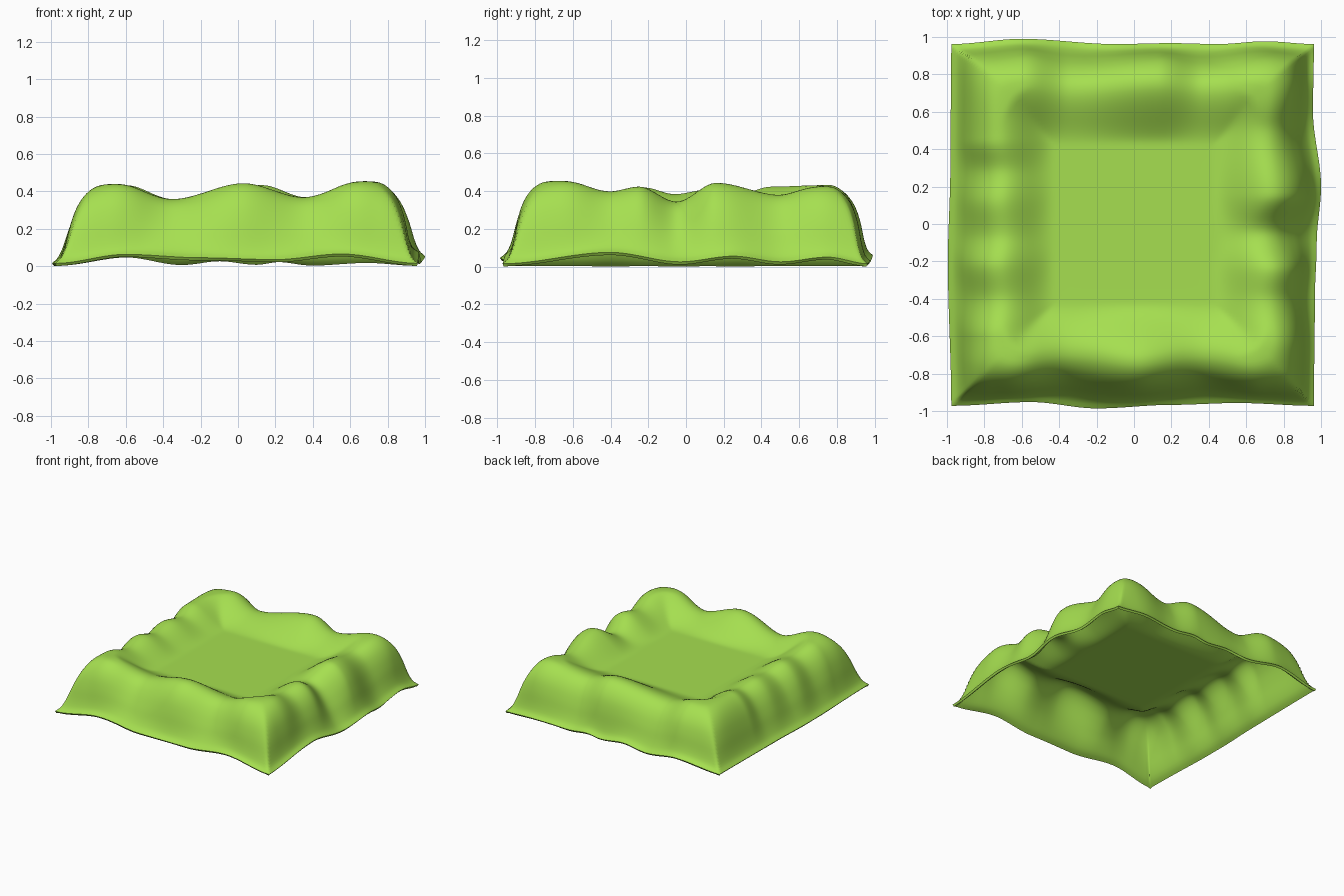
import bpy, math

if "Cube" in bpy.data.objects:
    bpy.data.objects.remove(bpy.data.objects["Cube"])

# Wavy crest and hem of each side: (position along side, value)
CREST = {
    "front": [(-.75, .44), (-.66, .445), (-.35, .36), (.03, .445), (.35, .37), (.66, .455), (.75, .45)],
    "right": [(-.75, .45), (-.65, .455), (-.4, .40), (-.25, .425), (-.05, .345), (.16, .445), (.5, .38), (.75, .435)],
    "back": [(-.75, .43), (-.6, .435), (-.35, .36), (.13, .435), (.36, .37), (.75, .435)],
    "left": [(-.75, .44), (-.6, .43), (-.4, .39), (-.22, .42), (-.06, .385), (.12, .41), (.28, .385), (.45, .425), (.75, .43)],
}
HEM = {
    "front": [(-.97, .02), (-.6, .068), (-.2, .05), (.2, .04), (.55, .07), (.97, .02)],
    "right": [(-.97, .02), (-.4, .08), (-.03, .03), (.25, .06), (.5, .03), (.75, .055), (.97, .02)],
    "back": [(-.97, .02), (-.6, .065), (-.3, .025), (-.1, .045), (.1, .025), (.22, .04), (.4, .022), (.7, .035), (.97, .02)],
    "left": [(-.97, .02), (.97, .02)],
}
BULGE = {
    "front": [(-.97, 0), (-.55, -.02), (-.2, .014), (.2, -.005), (.55, -.015), (.97, 0)],
    "right": [(-.97, -.01), (-.4, -.005), (-.1, .005), (.2, .028), (.6, -.015), (.97, -.01)],
    "back": [(-.97, -.01), (-.6, .018), (-.1, -.01), (.2, -.005), (.45, -.01), (.7, .005), (.97, -.01)],
    "left": [(-.97, .005), (-.2, .023), (.3, .01), (.97, .005)],
}
# Drape profile: (parameter, plan radius, height factor)
PROFILE = [(0, 0, 1), (.3, .36, 1), (.6, .68, 1), (.66, .745, .98), (.72, .80, .88), (.78, .845, .71),
           (.84, .882, .48), (.9, .913, .23), (.95, .94, .08), (1, .972, 0)]
BASE = .285  # sunken centre height


def ease(a):
    a = max(0, min(1, a))
    return a * a * (3 - 2 * a)


def wave(knots, x):
    x = max(knots[0][0], min(knots[-1][0], x))
    for (x0, y0), (x1, y1) in zip(knots, knots[1:]):
        if x <= x1:
            return y0 + (y1 - y0) * ease((x - x0) / (x1 - x0))
    return knots[-1][1]


def profile(s, k):
    # cubic Hermite with finite-difference tangents
    P, n = PROFILE, len(PROFILE)
    i = next((j for j in range(n - 1) if s <= P[j + 1][0]), n - 2)

    def slope(j):
        a, b = P[max(j - 1, 0)], P[min(j + 1, n - 1)]
        return (b[k] - a[k]) / (b[0] - a[0])
    d = P[i + 1][0] - P[i][0]
    t = (s - P[i][0]) / d
    return ((2*t**3 - 3*t*t + 1) * P[i][k] + (t**3 - 2*t*t + t) * d * slope(i)
            + (3*t*t - 2*t**3) * P[i + 1][k] + (t**3 - t*t) * d * slope(i + 1))


def top_height(x, y, sx, sy):
    """Sunken top: lift towards both nearby sides, blended smoothly."""
    fx, fy = ease((abs(x) - .42) / .29), ease((abs(y) - .42) / .29)
    if fx + fy < 1e-6:
        return BASE
    lx, ly = wave(CREST[sx], y) - BASE, wave(CREST[sy], x) - BASE
    mean = (fx**2 * lx + fy**2 * ly) / (fx**2 + fy**2)
    return BASE + mean * min(1, (fx**4 + fy**4) ** .25)


def push(side, along, t, s):
    """Outward movement of one side: hem bulge plus wall folds."""
    edge = wave(BULGE[side], t * .97) * ease((s - .6) / .4)
    wall = ease((s - .4) / .25) * (1 - ease((s - .75) / .25))
    shift = .035 if side == "back" else .005
    return edge + wall * ((wave(CREST[side], along) - .42) * .6 + shift)


def cloth_point(u, v):
    s = max(abs(u), abs(v))
    if s < 1e-6:
        return 0, 0, BASE
    r, h = profile(s, 1), profile(s, 2)
    a, b = u / s, v / s
    # round the vertical corners a little above the hem
    norm = (abs(a)**16 + abs(b)**16) ** (1 / 16)
    r *= 1 + (1 / norm - 1) * max(0, min(1, h))
    sx, sy = ("right" if u > 0 else "left"), ("back" if v > 0 else "front")
    x, y = a * r, b * r
    hem = wave(HEM[sx], b * .97) if abs(u) >= abs(v) else wave(HEM[sy], a * .97)
    hem -= .004
    z = hem + (top_height(x, y, sx, sy) - hem) * h
    px, py = push(sx, y, b, s), push(sy, x, a, s)
    x += px * abs(a)**6 * (1 if u > 0 else -1)
    y += py * abs(b)**6 * (1 if v > 0 else -1)
    return x, y, z


# Draped sheet
N = 120
verts = [cloth_point(2 * i / N - 1, 2 * j / N - 1) for j in range(N + 1) for i in range(N + 1)]
W = N + 1
faces = [(j*W + i, j*W + i + 1, (j+1)*W + i + 1, (j+1)*W + i) for j in range(N) for i in range(N)]
mesh = bpy.data.meshes.new("draped_cloth")
mesh.from_pydata(verts, [], faces)
cloth = bpy.data.objects.new("draped_cloth", mesh)
bpy.context.collection.objects.link(cloth)

# Fabric thickness
solid = cloth.modifiers.new("thickness", 'SOLIDIFY')
solid.thickness = .018
solid.offset = -1

mat = bpy.data.materials.new("lime_fabric")
mat.diffuse_color = (.38, .74, .08, 1)
mat.use_nodes = True
mat.node_tree.nodes["Principled BSDF"].inputs["Base Color"].default_value = mat.diffuse_color
mesh.materials.append(mat)

bpy.context.view_layer.objects.active = cloth
cloth.select_set(True)
bpy.ops.object.modifier_apply(modifier="thickness")
low = min(p.co.z for p in mesh.vertices)
for p in mesh.vertices:
    p.co.z -= low
bpy.ops.object.shade_smooth_by_angle(angle=math.radians(65))
